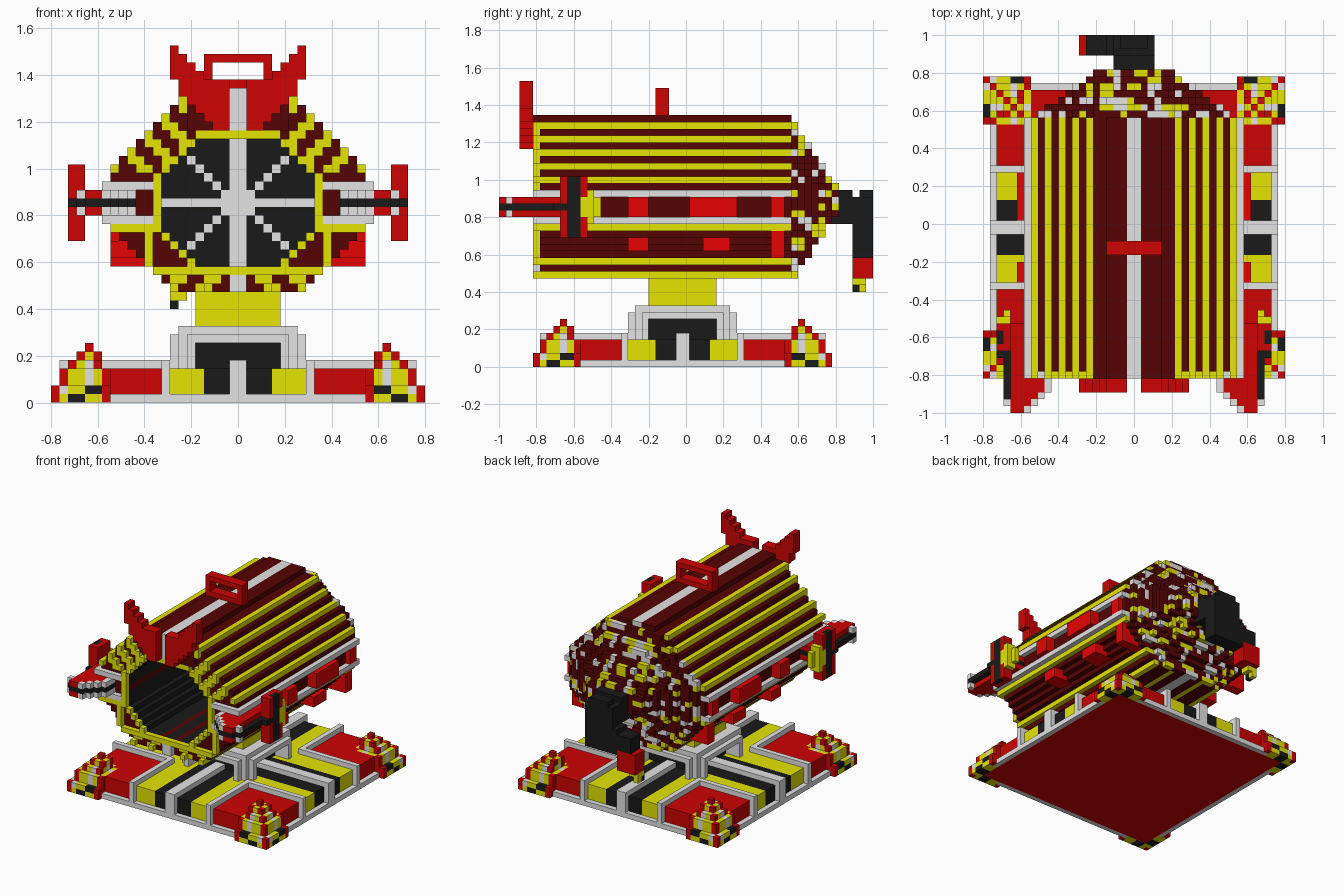
import bpy, bmesh, random

if "Cube" in bpy.data.objects:
    bpy.data.objects.remove(bpy.data.objects["Cube"])

random.seed(4)
V = 2 / 55                      # size of one block
COLORS = {
    "red": (0.62, 0.001, 0.001, 1), "bright_red": (0.80, 0.001, 0.001, 1),
    "dark_red": (0.092, 0.001, 0.001, 1), "yellow": (0.78, 0.78, 0.001, 1),
    "light_grey": (0.77, 0.77, 0.77, 1), "black": (0.010, 0.010, 0.010, 1)}
MATS = {}
for n, c in COLORS.items():
    MATS[n] = bpy.data.materials.new(n)
    MATS[n].diffuse_color = c
R, B, D, Y, G, K = COLORS       # short colour names
NAMES = list(COLORS)
grid = {}                       # block -> (part, colour)


def ab(i):
    return i if i >= 0 else -1 - i


def put(part, x, y, z, col):
    grid[x, y, z] = (part, col)


def fill(part, col, xs, ys, zs, mx=False, my=False):
    """Fill a box of blocks, optionally mirrored in x and y."""
    for x in range(*xs):
        for y in range(*ys):
            for z in range(*zs):
                for px in ((x, -1 - x) if mx else (x,)):
                    for py in ((y, -1 - y) if my else (y,)):
                        put(part, px, py, z, col)


# ---- base plate: a cross of strips and four red panels
fill("base_plate", G, (-21, 21), (-21, 21), (0, 1))
for x in range(-21, 21):
    for y in range(-21, 21):
        m, far = min(ab(x), ab(y)), max(ab(x), ab(y)) == 20
        col = G if m in (0, 8) else K if m < 4 else Y if m < 8 else R
        if (far and col != G) or m >= 16:
            continue
        for z in range(1, 5 if col == G else 4):
            put("base_plate", x, y, z, col)

# ---- pedestal with black recesses, and yellow neck
for x in range(-8, 8):
    for y in range(-8, 8):
        lo, hi = sorted((ab(x), ab(y)))
        if lo + hi > 12:
            continue
        for z in range(4, 9 if hi < 7 else 8):
            if lo < 5 and hi >= 5 and z < 7:
                continue        # recess
            put("pedestal", x, y, z, K if hi < 5 and z < 7 else G)
fill("neck", Y, (-5, 5), (-5, 5), (9, 14))

# ---- stepped corner cones
for z, (lo, hi) in enumerate([(15, 22), (15, 22), (15, 21), (15, 21), (16, 20), (16, 19), (17, 18)]):
    for x in range(lo, hi):
        for y in range(lo, hi):
            ends = (x in (lo, hi - 1)) and (y in (lo, hi - 1))
            if ends or z == 6 or (z == 1 and min(x, y) == 15):
                col = R
            elif z < 2:
                col = (Y, K, Y, G)[(min(x, y) // 2 + z) % 4]
            else:
                col = G if 17 in (x, y) and z < 5 else Y
            fill("corner_cones", col, (x, x + 1), (y, y + 1), (z, z + 1), True, True)
fill("base_plate", R, (-20, 20), (-20, 20), (0, 1))


# ---- barrel cross-section: colour of a block, or None when outside
def section(ax, z):
    if z >= 26:
        if ax <= 5 and z <= (36 if ax <= 3 else 35):
            return G if ax == 0 else D
        if 6 <= ax <= 14 and ax + z <= 41:
            return Y if (z - ax) % 4 in (0, 1) and z > 26 else D
        return None
    if z in (25, 21):
        return G if ax <= 15 else None
    if z >= 22:
        return D if ax <= 14 else None
    if z == 20:
        return Y if ax <= 14 else None
    if z >= 16:
        return D if ax <= z - 6 else None
    if z >= 13 and ax <= z - 6:
        if ax == 0:
            return G
        return Y if z == 15 or (z == 13 and ax in (3, 7)) else D
    return None


for x in range(-16, 16):
    ax = ab(x)
    for z in range(13, 37):
        col = section(ax, z)
        if not col:
            continue
        dz = abs(z - 23)
        bore = ax <= 8 and dz <= 7 and ax + dz <= 11
        lining = not bore and ax <= 9 and dz <= 8 and ax + dz <= 12
        rim = lining or (ax == 10 and 16 <= z < 21)
        for y in range(-22, 16):
            if bore and y < 12:
                continue
            c = col
            if bore and y == 12:     # spoked back wall of the bore
                c = G if ax == 0 or dz == 0 or ax == dz or ax + dz < 3 else K
            elif rim and y == -22:
                c = Y
            elif lining:
                c = D if (ax + z) % 4 == 0 else K
            if y == -22 and c in (D, K) and not (z >= 32 and ax <= 5):
                continue
            if y == -21 and z in (13, 14) and ax and (ax + z) % 4 in (0, 1):
                c = Y
            put("barrel", x, y, z, c)

# ---- speckled tapering rear cap
HX = [14, 12.5, 10.5, 9.5, 8, 7, 6]
HZ = [11, 9.5, 8, 6.5, 5, 3.5, 2.6]
for k in range(7):
    for z in range(13, 37):
        for x in range(-15, 15):
            if x == -15 or random.random() < 0.8:   # short runs of one colour
                speck = random.choices((D, G, Y), (64, 19, 17))[0]
            fx, fz = (ab(x) + 0.5) / HX[k], abs(z - 24) / HZ[k]
            if fx <= 1 and fz <= 1 and fx + fz <= 1.4:
                put("rear_cap", x, 16 + k, z, speck)

# ---- red side blocks between the rails and below them
for y0, y1, out in ((-8, -5, 17), (1, 8, 17), (13, 15, 16)):
    fill("side_blocks", B, (12, out), (y0, y1), (22, 25), True)
for y0, y1, z0, z1 in ((-8, -5, 17, 19), (3, 7, 17, 19), (13, 15, 16, 20)):
    fill("side_blocks", B, (9, 15), (y0, y1), (z0, z1), True)

# ---- side pods with a raised black band, and upright plates
for y in range(-27, -14):
    lo, hi = {-27: (15, 18), -26: (14, 18), -25: (13, 18)}.get(y, (12, 18))
    fill("side_pods", R, (lo, hi), (y, y + 1), (22, 25), True)
    if y < -18:
        fill("side_pods", G, (lo, lo + 1), (y, y + 1), (22, 25), True)
    if y == -26:
        fill("side_pods", G, (hi, hi + 1), (y, y + 1), (22, 25), True)
    fill("side_pods", K, (lo, hi + (y > -27)), (y, y + 1), (23, 24), True)
fill("pod_plates", R, (18, 20), (-18, -14), (19, 28), True)
fill("pod_plates", K, (19, 20), (-17, -15), (19, 28), True)
fill("pod_plates", K, (18, 20), (-19, -17), (23, 24), True)
fill("pod_backs", Y, (18, 20), (-14, -13), (21, 26), True)
fill("pod_backs", Y, (18, 19), (-13, -12), (22, 25), True)
fill("pod_backs", Y, (19, 20), (-15, -14), (22, 25), True)

# ---- horned crest at the muzzle
CREST = [(1, 3), (1, 4), (1, 5), (1, 6), (1, 7), (1, 7), (4, 8), (5, 8), (6, 8), (7, 8)]
for k, (a, b) in enumerate(CREST):
    fill("muzzle_crest", R, (a, b), (-24, -22), (32 + k, 33 + k), True)

# ---- carrying handle on top
fill("top_handle", R, (-4, 4), (-4, -2), (37, 38))
fill("top_handle", R, (-4, 4), (-4, -2), (40, 41))
fill("top_handle", R, (3, 4), (-4, -2), (38, 40), True)

# ---- rear hose
fill("rear_hose", K, (-3, 3), (22, 28), (21, 25))
fill("rear_hose", K, (-3, 3), (23, 25), (25, 26))
fill("rear_hose", K, (-2, 2), (26, 28), (25, 26))
fill("rear_hose", K, (-4, 3), (25, 28), (16, 21))
fill("rear_hose", K, (-7, -3), (25, 28), (16, 20))
fill("hose_nozzle", R, (-8, -4), (25, 28), (13, 17))
fill("hose_nozzle", Y, (-8, -6), (25, 27), (12, 13))
fill("hose_nozzle", K, (-8, -7), (25, 27), (11, 12))
fill("hose_nozzle", Y, (-8, -7), (26, 27), (11, 12))
fill("hose_nozzle", Y, (-4, -3), (25, 26), (18, 19))

# ---- turn the blocks of each part into outer surfaces
for part in dict.fromkeys(p for p, _ in grid.values()):
    bm, verts = bmesh.new(), {}

    def vert(p):
        if p not in verts:
            verts[p] = bm.verts.new((p[0] * V, (p[1] - 0.5) * V, p[2] * V))
        return verts[p]

    for cell, (owner, col) in grid.items():
        if owner != part:
            continue
        for a in range(3):
            for s in (0, 1):
                nb = list(cell)
                nb[a] += 2 * s - 1
                if tuple(nb) in grid:
                    continue
                ring = []
                for u, w in ((0, 0), (1, 0), (1, 1), (0, 1)):
                    p = list(cell)
                    p[a] += s
                    p[(a + 1) % 3] += u
                    p[(a + 2) % 3] += w
                    ring.append(vert(tuple(p)))
                f = bm.faces.new(ring if s else ring[::-1])
                f.material_index = NAMES.index(col)
    bmesh.ops.dissolve_limit(bm, angle_limit=0.01, verts=bm.verts[:], edges=bm.edges[:], delimit={'MATERIAL'})
    me = bpy.data.meshes.new(part)
    bm.to_mesh(me)
    bm.free()
    for n in NAMES:
        me.materials.append(MATS[n])
    bpy.context.collection.objects.link(bpy.data.objects.new(part, me))

for m in bpy.data.materials:
    if m.users and not m.is_grease_pencil:
        m.use_nodes = True
        m.node_tree.nodes["Principled BSDF"].inputs["Base Color"].default_value = m.diffuse_color
